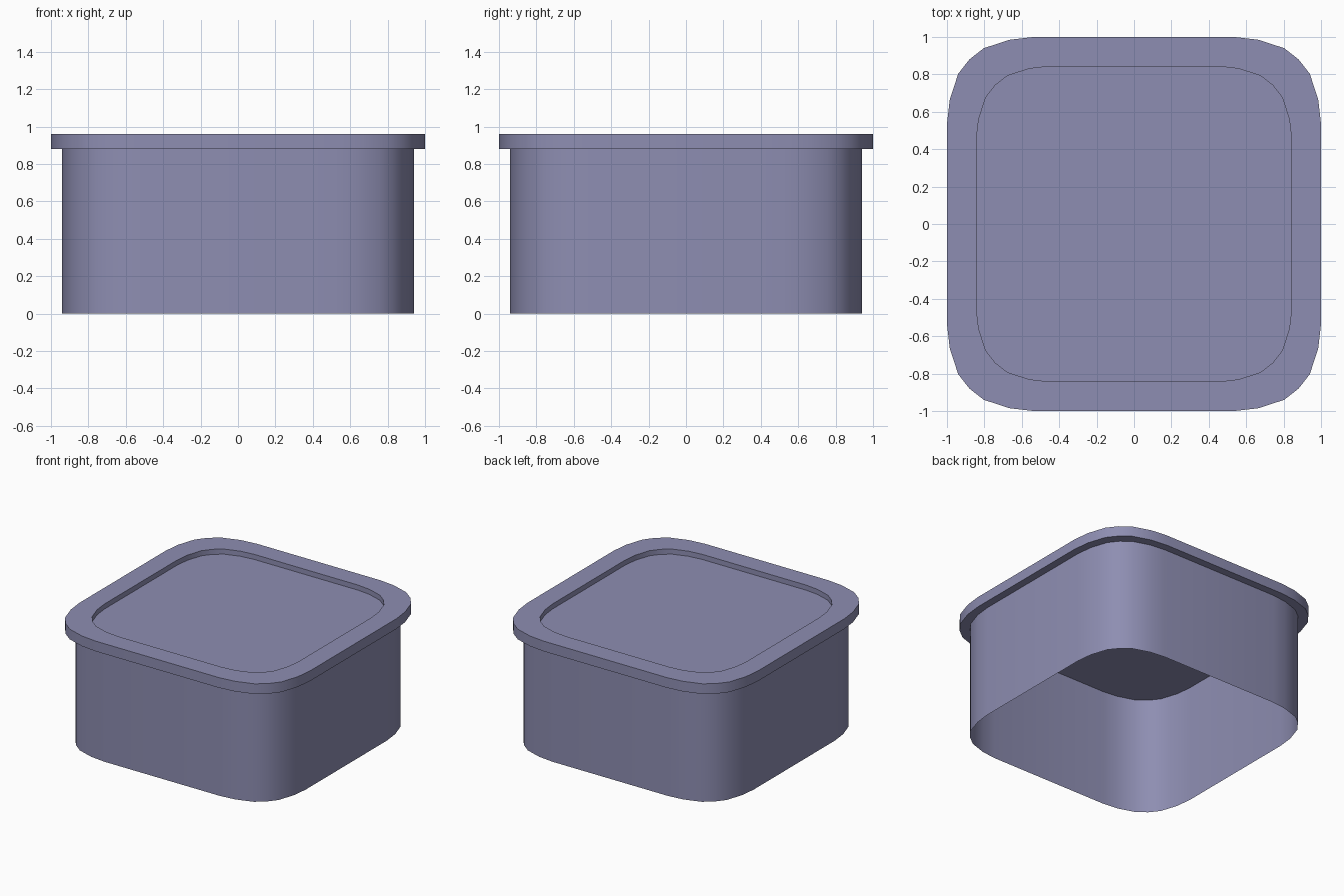
import bpy
import bmesh
import math

cube = bpy.data.objects.get("Cube")
if cube:
    bpy.data.objects.remove(cube, do_unlink=True)

# Single muted violet colour
violet = bpy.data.materials.new("muted_violet")
violet.use_nodes = True
colour = (0.27, 0.27, 0.445, 1.0)
violet.diffuse_color = colour
violet.node_tree.nodes["Principled BSDF"].inputs["Base Color"].default_value = colour

# Rounded square outline: half a corner, mirrored, then turned to all four corners
half = [(1.0, 0.535), (0.985, 0.665), (0.94, 0.803), (0.88, 0.88)]
corner = half + [(y, x) for x, y in reversed(half[:-1])]
outline = []
for quarter in range(4):
    c, s = round(math.cos(quarter * math.pi / 2)), round(math.sin(quarter * math.pi / 2))
    outline += [(x * c - y * s, x * s + y * c) for x, y in corner]


def loft(name, profile, cap=False):
    """Skin the outline through (scale, height) rings, with an optional last cap."""
    bm = bmesh.new()
    rings = [[bm.verts.new((x * k, y * k, z)) for x, y in outline] for k, z in profile]
    n = len(outline)
    for low, high in zip(rings, rings[1:]):
        for i in range(n):
            j = (i + 1) % n
            bm.faces.new((low[i], low[j], high[j], high[i]))
    if cap:
        bm.faces.new(rings[-1])
    mesh = bpy.data.meshes.new(name)
    bm.to_mesh(mesh)
    bm.free()
    mesh.materials.append(violet)
    obj = bpy.data.objects.new(name, mesh)
    bpy.context.collection.objects.link(obj)
    bpy.ops.object.select_all(action="DESELECT")
    obj.select_set(True)
    bpy.context.view_layer.objects.active = obj
    bpy.ops.object.shade_smooth_by_angle(angle=math.radians(35))
    return obj


WALL, INSET = 0.94, 0.843
RIM_LOW, PANEL, TOP = 0.88, 0.92, 0.96

# Thin outer wall, open at the bottom
loft("body_wall", [(WALL, 0.0), (WALL, RIM_LOW), (WALL, PANEL)])

# Overhanging rim that steps down to the recess
loft("rim", [(WALL, RIM_LOW), (1.0, RIM_LOW), (1.0, TOP), (INSET, TOP), (INSET, PANEL)])

# Recessed top panel, reaching out to the wall beneath the rim
loft("top_panel", [(WALL, PANEL), (INSET, PANEL)], cap=True)
